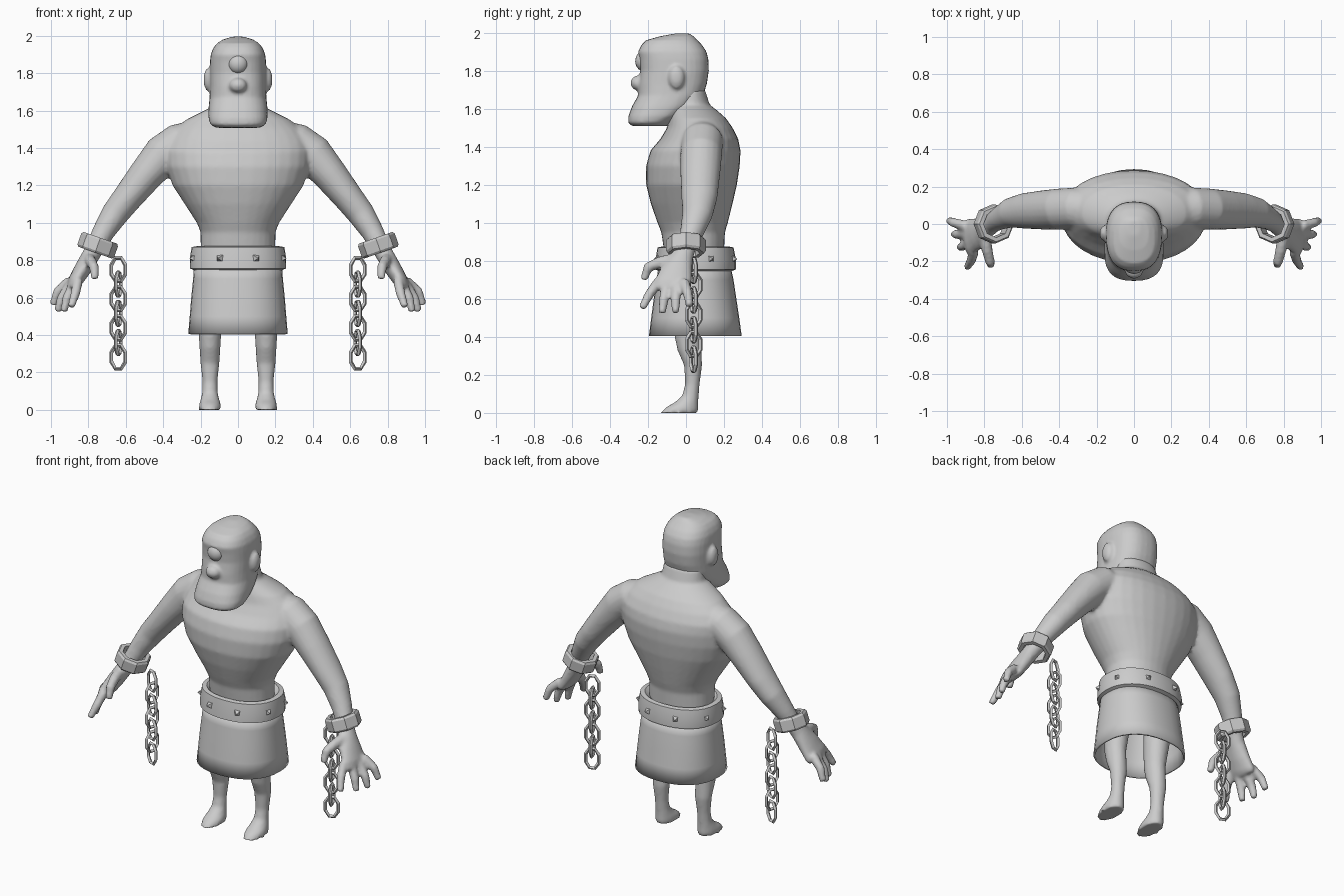
import bpy, bmesh, math
from mathutils import Vector, Matrix

if "Cube" in bpy.data.objects:
    bpy.data.objects.remove(bpy.data.objects["Cube"])

grey = bpy.data.materials.new("stone_grey")
grey.diffuse_color = (0.6, 0.6, 0.6, 1)
grey.use_nodes = True
grey.node_tree.nodes["Principled BSDF"].inputs["Base Color"].default_value = grey.diffuse_color


def finish(name, bm, smooth=None):
    """Turn a bmesh into a named object."""
    bmesh.ops.recalc_face_normals(bm, faces=bm.faces)
    me = bpy.data.meshes.new(name)
    bm.to_mesh(me)
    bm.free()
    me.materials.append(grey)
    ob = bpy.data.objects.new(name, me)
    bpy.context.collection.objects.link(ob)
    if smooth:
        bpy.context.view_layer.objects.active = ob
        ob.select_set(True)
        bpy.ops.object.shade_smooth_by_angle(angle=math.radians(smooth))
        ob.select_set(False)
    return ob


def blend(ob, voxel, steps):
    """Fuse overlapping volumes into one soft skin."""
    m = ob.modifiers.new("fuse", 'REMESH')
    m.mode, m.voxel_size, m.use_smooth_shade = 'VOXEL', voxel, True
    s = ob.modifiers.new("soften", 'SMOOTH')
    s.factor, s.iterations = 0.5, steps


def mirror(ob):
    ob.modifiers.new("mirror", 'MIRROR').use_mirror_merge = False


def loft(bm, rings, n=24, power=2.0, cap=True):
    """Skin a list of (centre, U, V) superellipse rings."""
    loops = []
    for c, u, v in rings:
        loop = []
        for i in range(n):
            a = 2 * math.pi * i / n
            ca, sa = math.cos(a), math.sin(a)
            p = c + u * math.copysign(abs(ca) ** (2 / power), ca) \
                  + v * math.copysign(abs(sa) ** (2 / power), sa)
            loop.append(bm.verts.new(p))
        loops.append(loop)
    for a, b in zip(loops, loops[1:]):
        for i in range(n):
            j = (i + 1) % n
            bm.faces.new((a[i], a[j], b[j], b[i]))
    if cap:
        bm.faces.new(loops[0])
        bm.faces.new(loops[-1])


def stack(bm, rows, power=2.0, n=24, cap=True, x=None):
    """Horizontal rings from rows of (z, front y, back y, half width)."""
    loft(bm, [(Vector((x or 0, (f + b) / 2, z)), Vector((w, 0, 0)),
               Vector((0, (b - f) / 2, 0))) for z, f, b, w in rows], n, power, cap)


def limb(bm, rows, s=1, ref=(0, 1, 0), n=16):
    """Tube through rows of (x, y, z, radius along ref, radius across)."""
    pts = [Vector((r[0] * s, r[1], r[2])) for r in rows]
    rings = []
    for i, p in enumerate(pts):
        t = (pts[min(i + 1, len(pts) - 1)] - pts[max(i - 1, 0)]).normalized()
        u = Vector(ref) - t * t.dot(Vector(ref))
        u.normalize()
        rings.append((p, u * rows[i][3], t.cross(u) * rows[i][4]))
    loft(bm, rings, n)


def ball(bm, c, r):
    bmesh.ops.create_uvsphere(bm, u_segments=20, v_segments=14, radius=1,
                              matrix=Matrix.Translation(c) @ Matrix.Diagonal((*r, 1)))


# Torso, arms, hands and legs fused as one skin
bm = bmesh.new()
stack(bm, [(.70, -.10, .19, .19), (.85, -.115, .2, .2), (.95, -.13, .205, .2),
           (1.0, -.15, .22, .22), (1.1, -.185, .245, .285), (1.2, -.21, .268, .35),
           (1.3, -.21, .283, .385), (1.38, -.187, .287, .39), (1.44, -.135, .275, .38),
           (1.5, -.1, .245, .34), (1.55, -.09, .21, .28), (1.59, -.085, .165, .20),
           (1.62, -.08, .125, .14), (1.70, -.06, .1, .125)], 2.1, 32)
for s in (1, -1):
    # arm
    limb(bm, [(.24, .08, 1.455, .10, .09), (.31, .085, 1.43, .11, .105),
              (.40, .08, 1.365, .11, .108), (.49, .075, 1.26, .105, .093),
              (.59, .07, 1.135, .095, .08), (.66, .06, 1.045, .08, .073),
              (.72, .03, .95, .062, .06), (.765, .0, .865, .05, .05)], s, n=20)
    # palm
    limb(bm, [(.745, .01, .90, .05, .05), (.79, -.02, .82, .058, .048),
              (.835, -.05, .745, .085, .045), (.875, -.068, .68, .1, .038),
              (.893, -.07, .65, .09, .026)], s)
    # four fingers
    for k, m, t in [((.855, -.145, .69), (.87, -.195, .62), (.893, -.232, .55)),
                    ((.88, -.1, .67), (.915, -.118, .595), (.932, -.125, .525)),
                    ((.895, -.05, .67), (.945, -.055, .595), (.965, -.055, .525)),
                    ((.9, -.01, .69), (.965, .008, .63), (.99, .018, .56))]:
        limb(bm, [(*k, .028, .028), (*m, .026, .026), (*t, .02, .02)], s, n=10)
    # thumb
    limb(bm, [(.80, -.05, .81, .035, .035), (.785, -.14, .79, .03, .032),
              (.77, -.20, .765, .027, .028), (.765, -.222, .70, .02, .02)], s, (1, 0, 0), 10)
    # leg and foot
    stack(bm, [(.74, -.04, .14, .085), (.55, -.055, .105, .075), (.4, -.06, .078, .06),
               (.33, -.045, .082, .056), (.25, -.01, .085, .051), (.15, -.005, .072, .04),
               (.09, -.02, .067, .042), (.055, -.06, .065, .05), (.03, -.105, .065, .058),
               (0, -.135, .065, .06)], x=.15 * s, n=20)
blend(finish("body", bm), .011, 4)

# Head with long jaw, nose and ears
bm = bmesh.new()
stack(bm, [(1.508, -.28, -.1, .115), (1.525, -.305, -.08, .148), (1.56, -.303, -.02, .158),
           (1.61, -.285, .04, .158), (1.67, -.252, .09, .152), (1.73, -.25, .11, .15),
           (1.8, -.24, .12, .151), (1.86, -.245, .118, .15), (1.9, -.252, .108, .146),
           (1.935, -.235, .085, .132), (1.96, -.21, .06, .112), (1.98, -.14, .04, .08),
           (1.995, -.06, .02, .03)], 2.5, 32)
ball(bm, (0, -.25, 1.735), (.048, .042, .04))
for s in (1, -1):
    ball(bm, (.158 * s, -.05, 1.765), (.026, .042, .062))
blend(finish("head", bm), .01, 3)

# Single eye
bm = bmesh.new()
ball(bm, (0, -.222, 1.85), (.053, .045, .053))
finish("eye", bm, 60)

# Belt: closed band around the waist
bm = bmesh.new()
stack(bm, [(.85, -.11, .2, .19), (.875, -.125, .225, .22), (.87, -.15, .25, .248),
           (.81, -.16, .262, .258), (.755, -.165, .262, .256), (.745, -.14, .24, .23),
           (.76, -.1, .2, .19)], 2.2, 32, False)
finish("belt", bm, 35)

# Pyramid studs on the belt
bm = bmesh.new()
for k in range(8):
    a = math.radians(22.5 + 45 * k)
    d = Vector((math.cos(a), math.sin(a), 0))
    pos = Vector((.262 * d.x, .05 + .218 * d.y, .81))
    rot = d.to_track_quat('Z', 'Y').to_matrix().to_4x4()
    bmesh.ops.create_cone(bm, segments=4, radius1=.034, radius2=0, depth=.04, cap_ends=True,
                          matrix=Matrix.Translation(pos) @ rot @ Matrix.Rotation(math.pi / 4, 4, 'Z'))
finish("belt_studs", bm)

# Open skirt
bm = bmesh.new()
stack(bm, [(.77, -.145, .235, .235), (.7, -.155, .25, .24), (.6, -.17, .265, .25),
           (.5, -.183, .28, .258), (.405, -.195, .293, .266)], 2.3, 32, False)
sk = finish("skirt", bm, 40)
sol = sk.modifiers.new("cloth", 'SOLIDIFY')
sol.thickness, sol.offset = .012, -1

# Eight-sided wrist cuffs
bm = bmesh.new()
axis = Vector((.33, 0, -.94)).normalized()
v = Vector((0, 1, 0))
u = v.cross(axis)
c = Vector((.75, 0, .88))
loft(bm, [(c + axis * h, u * r, v * r) for h, r in
          [(-.042, .072), (-.042, .095), (-.03, .104), (.03, .104),
           (.042, .095), (.042, .072), (-.042, .072)]], 8, cap=False)
bmesh.ops.remove_doubles(bm, verts=bm.verts, dist=1e-4)
mirror(finish("wrist_cuffs", bm))

# Hanging chains of six-sided links
bm = bmesh.new()
for i in range(7):
    m = Matrix.Translation((.64, .04, .75 - .078 * i)) @ Matrix.Rotation(.35 + i * math.pi / 2, 4, 'Z')
    rows = []
    for x, z in [(.016, .062), (.039, .026), (.039, -.026), (-.0, -.0)][:3] + \
                [(.016, -.062), (-.016, -.062), (-.039, -.026), (-.039, .026), (-.016, .062)]:
        out = Vector((x, 0, z * .6)).normalized() * .011
        rows.append((m @ Vector((x, 0, z)), m.to_3x3() @ out, Vector(m.to_3x3() @ Vector((0, .011, 0)))))
    loft(bm, rows + rows[:1], 4, cap=False)
bmesh.ops.remove_doubles(bm, verts=bm.verts, dist=1e-4)
mirror(finish("chains", bm))
